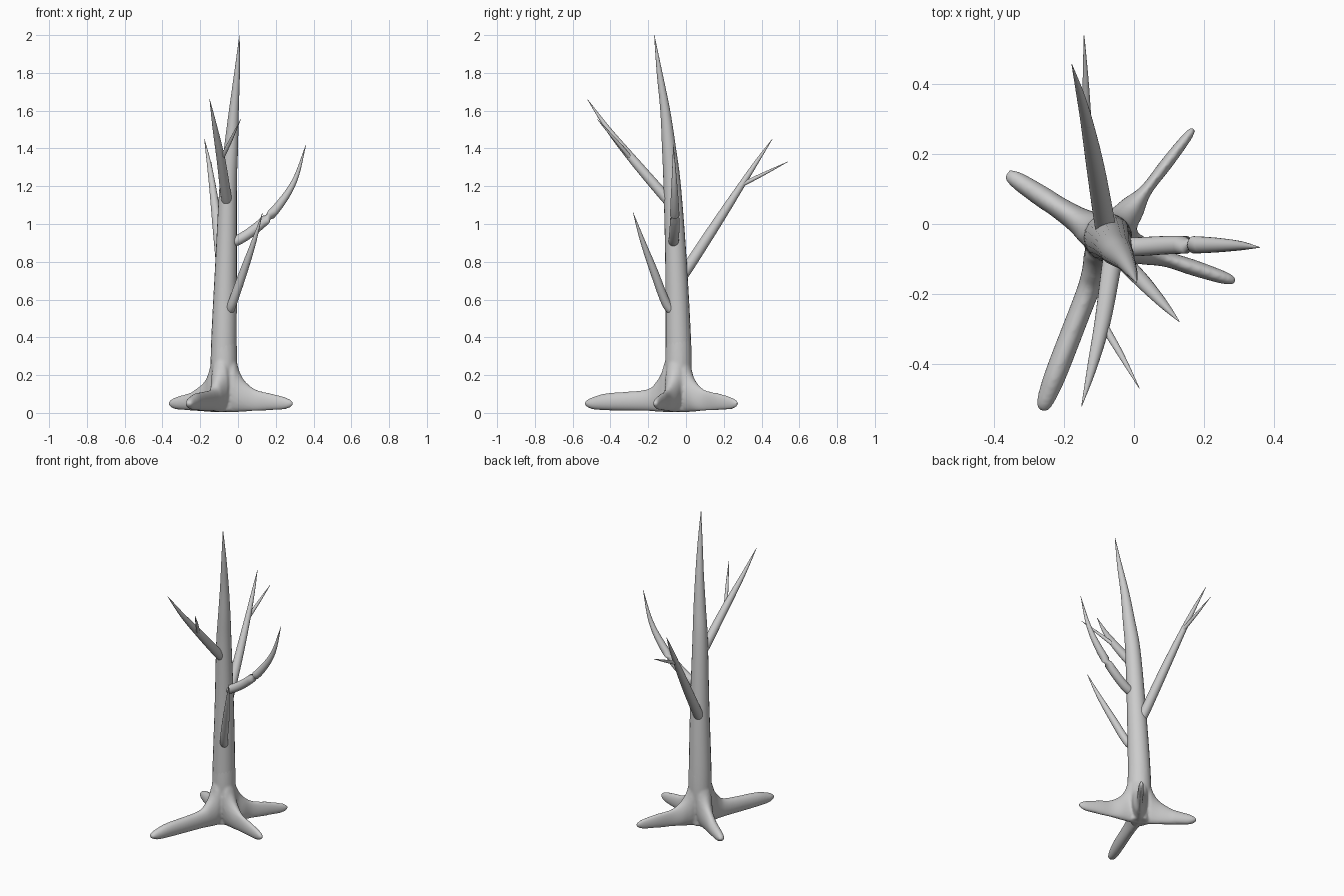
import bpy, bmesh, math
from mathutils import Vector

if "Cube" in bpy.data.objects:
    bpy.data.objects.remove(bpy.data.objects["Cube"])

N = 20  # sides of each round section


def spline(pts, steps=5):
    """Smooth Catmull-Rom pass through points of any dimension."""
    p = [Vector(q) for q in pts]
    p = [2 * p[0] - p[1]] + p + [2 * p[-1] - p[-2]]
    out = []
    for i in range(1, len(p) - 2):
        a, b, c, d = p[i - 1:i + 3]
        for k in range(steps):
            t = k / steps
            out.append(0.5 * (2 * b + (c - a) * t + (2 * a - 5 * b + 4 * c - d) * t * t
                              + (3 * b - a - 3 * c + d) * t ** 3))
    return out + [p[-2]]


def loft(bm, rings):
    vs = [[bm.verts.new(c) for c in r] for r in rings]
    for a, b in zip(vs, vs[1:]):
        for i in range(N):
            j = (i + 1) % N
            bm.faces.new((a[i], a[j], b[j], b[i]))
    bm.faces.new(vs[0][::-1])
    bm.faces.new(vs[-1])


def ring(c, u, v, a, b):
    return [c + u * a * math.cos(2 * math.pi * i / N) + v * b * math.sin(2 * math.pi * i / N)
            for i in range(N)]


def tube(bm, pts):
    """Tapered round limb through (x, y, z, radius) points."""
    s = spline(pts)
    c = [Vector(q[:3]) for q in s]
    rings = []
    for i, q in enumerate(s):
        t = (c[min(i + 1, len(c) - 1)] - c[max(i - 1, 0)]).normalized()
        ref = Vector((1, 0, 0)) if abs(t.x) < 0.7 else Vector((0, 1, 0))
        u = ref - t * ref.dot(t)
        u.normalize()
        r = max(q[3], 0.001)
        rings.append(ring(c[i], u, t.cross(u), r, r))
    loft(bm, rings)


def finish(bm, name):
    bmesh.ops.recalc_face_normals(bm, faces=bm.faces[:])
    me = bpy.data.meshes.new(name)
    bm.to_mesh(me)
    bm.free()
    for f in me.polygons:
        f.use_smooth = True
    ob = bpy.data.objects.new(name, me)
    bpy.context.collection.objects.link(ob)
    return ob


# trunk and branches
limbs = {
    "trunk": [(-.075, -.04, .12, .068), (-.075, -.04, .35, .068), (-.063, -.053, .8, .057),
              (-.052, -.073, 1.2, .046), (-.037, -.09, 1.4, .037), (-.022, -.11, 1.6, .026),
              (-.005, -.14, 1.8, .015), (.008, -.168, 2, .001)],
    "front_high_branch": [(-.055, -.07, 1.1, .028), (-.065, -.125, 1.16, .028),
                          (-.09, -.28, 1.34, .023), (-.12, -.41, 1.5, .014),
                          (-.15, -.522, 1.66, .001)],
    "front_high_twig": [(-.09, -.285, 1.34, .012), (-.04, -.37, 1.44, .009),
                        (.015, -.47, 1.555, .001)],
    "front_low_branch": [(-.05, -.06, .53, .024), (-.03, -.105, .58, .024),
                         (.03, -.17, .75, .021), (.085, -.23, .91, .013),
                         (.13, -.28, 1.06, .001)],
    "right_branch": [(-.05, -.065, .9, .027), (.01, -.065, .92, .027), (.11, -.06, .99, .026),
                     (.21, -.06, 1.09, .023), (.3, -.062, 1.23, .014), (.36, -.067, 1.42, .001)],
    "back_branch": [(-.075, -.04, .7, .03), (-.085, .01, .77, .03), (-.11, .16, 1, .026),
                    (-.135, .29, 1.2, .018), (-.155, .375, 1.33, .011), (-.178, .457, 1.45, .001)],
    "back_twig": [(-.133, .28, 1.2, .012), (-.138, .4, 1.26, .009), (-.143, .54, 1.33, .001)],
}
for name, pts in limbs.items():
    bm = bmesh.new()
    tube(bm, pts)
    finish(bm, name)

# flared base: trunk stub and four roots fused into one skin
bm = bmesh.new()
tube(bm, [(-.075, -.04, .008, .055), (-.075, -.04, .2, .07), (-.074, -.04, .36, .068),
          (-.074, -.042, .5, .058)])
up = Vector((0, 0, 1))
for x, y, half in ((-.365, .145, .031), (-.265, -.535, .032), (.172, .275, .018), (.292, -.165, .023)):
    d = Vector((x + .075, y + .045, 0))
    length = d.length
    d.normalize()
    # distance, top height, bottom height, half width
    prof = [(0, .36, .002, .052), (.06, .29, .002, .05), (.085, .22, .004, .043),
            (.12, .165, .006, .036), (.18, .123, .01, half),
            (length - .13, .105, .013, half), (length - .05, .085, .018, half * .85),
            (length - .015, .07, .03, half * .65), (length, .056, .044, half * .4)]
    rings = []
    for s, top, low, w in spline(prof, 4):
        c = Vector((-.075, -.045, (top + low) / 2)) + d * s
        rings.append(ring(c, up.cross(d), up, w, (top - low) / 2))
    loft(bm, rings)
base = finish(bm, "root_base")
m = base.modifiers.new("fuse", 'REMESH')
m.mode = 'VOXEL'
m.voxel_size = .007
m.use_smooth_shade = True
m = base.modifiers.new("soften", 'SMOOTH')
m.factor = .5
m.iterations = 8
